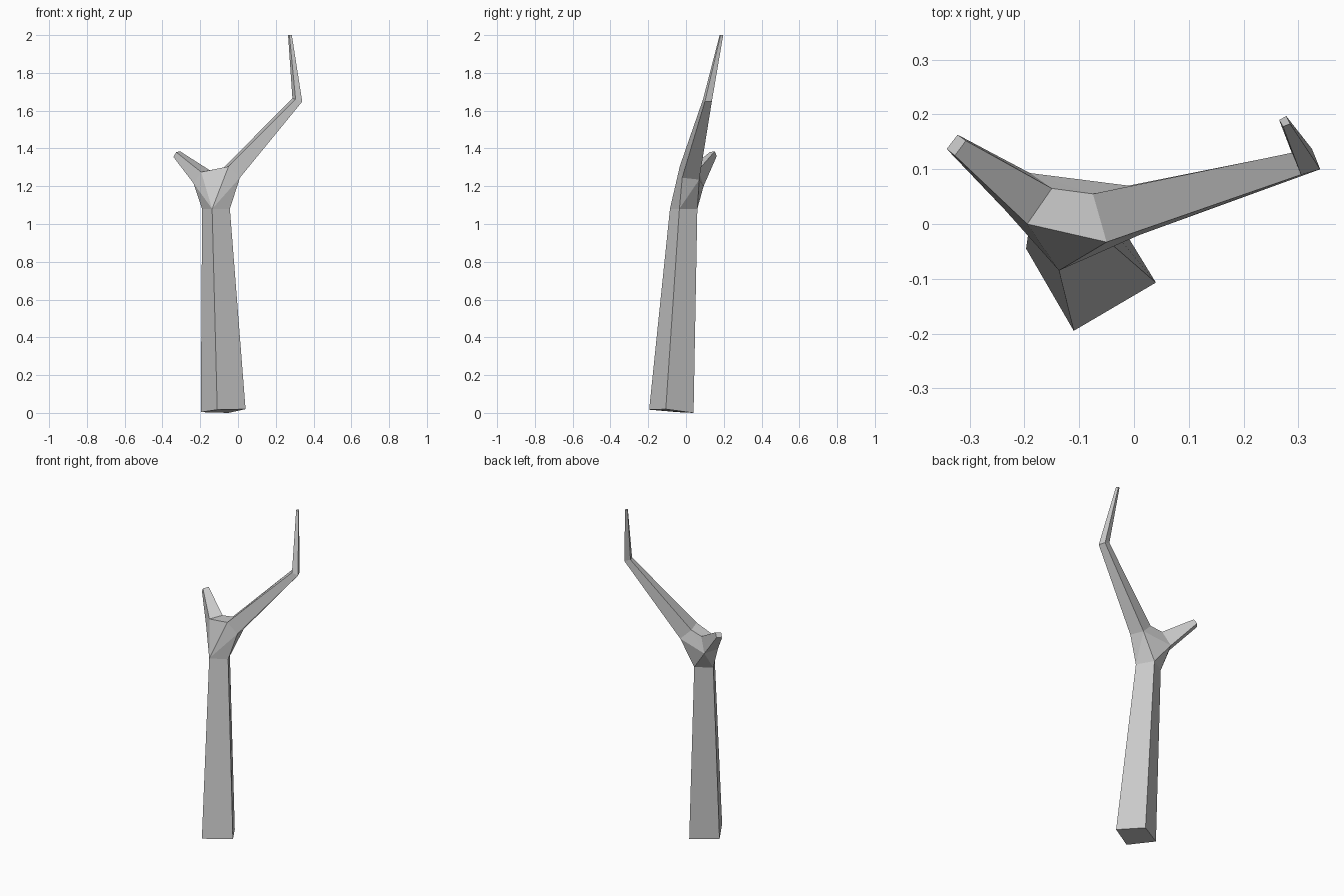
import bpy
import bmesh

default_cube = bpy.data.objects.get("Cube")
if default_cube:
    bpy.data.objects.remove(default_cube, do_unlink=True)

# One plain colour for the whole tree
bark = bpy.data.materials.new("grey_bark")
bark.use_nodes = True
grey = (0.6, 0.6, 0.6, 1)
bark.diffuse_color = grey
bark.node_tree.nodes["Principled BSDF"].inputs["Base Color"].default_value = grey

mesh_builder = bmesh.new()


def ring(*corners):
    """Add the four corners of one cross-section."""
    return [mesh_builder.verts.new(corner) for corner in corners]


def bridge(lower, upper):
    """Join two cross-sections with four side faces."""
    for index in range(len(lower)):
        following = (index + 1) % len(lower)
        mesh_builder.faces.new((lower[index], lower[following],
                                upper[following], upper[index]))


# Trunk: front, right, back and left corners
trunk_base = ring((-.11, -.195, .017), (.04, -.107, .02), (-.05, .04, 0), (-.197, -.045, .004))
trunk_top = ring((-.137, -.085, 1.08), (-.043, -.035, 1.08), (-.098, .06, 1.08), (-.19, .005, 1.08))
bridge(trunk_base, trunk_top)
mesh_builder.faces.new(trunk_base)

# Short branch: upper front, upper back, lower back and lower front corners
short_root = ring((-.195, 0, 1.275), (-.15, .065, 1.285), (-.19, .093, 1.2), (-.235, .025, 1.215))
short_tip = ring((-.327, .125, 1.38), (-.307, .152, 1.385), (-.322, .163, 1.36), (-.342, .137, 1.355))
bridge(short_root, short_tip)
mesh_builder.faces.new(short_tip)

# Long branch: same corner order, bending upward at an elbow
long_root = ring((-.05, -.033, 1.305), (-.075, .055, 1.3), (-.01, .07, 1.235), (.01, -.02, 1.245))
elbow = ring((.305, .09, 1.66), (.288, .13, 1.665), (.325, .137, 1.65), (.34, .1, 1.648))
long_tip = ring((.272, .178, 2), (.265, .19, 2), (.278, .197, 2), (.285, .183, 2))
bridge(long_root, elbow)
bridge(elbow, long_tip)
mesh_builder.faces.new(long_tip)

# Fork: faces filling the space between the trunk and both branches
front, right, back, left = trunk_top
short_front, short_back, short_under_back, short_under_front = short_root
long_front, long_back, long_under_back, long_under_front = long_root
fork_faces = [
    (short_front, long_back, short_back),
    (short_front, long_front, long_back),
    (front, long_front, short_front),
    (front, long_under_front, long_front),
    (front, right, long_under_front),
    (right, long_under_back, long_under_front),
    (right, back, long_under_back),
    (back, short_under_back, long_under_back),
    (back, left, short_under_back),
    (left, short_under_front, short_under_back),
    (left, front, short_under_front),
    (front, short_front, short_under_front),
    (short_back, long_back, short_under_back),
    (long_back, long_under_back, short_under_back),
]
for corners in fork_faces:
    mesh_builder.faces.new(corners)

bmesh.ops.recalc_face_normals(mesh_builder, faces=mesh_builder.faces[:])
tree_mesh = bpy.data.meshes.new("bare_tree")
mesh_builder.to_mesh(tree_mesh)
mesh_builder.free()
tree_mesh.materials.append(bark)
tree = bpy.data.objects.new("bare_tree", tree_mesh)
bpy.context.collection.objects.link(tree)
